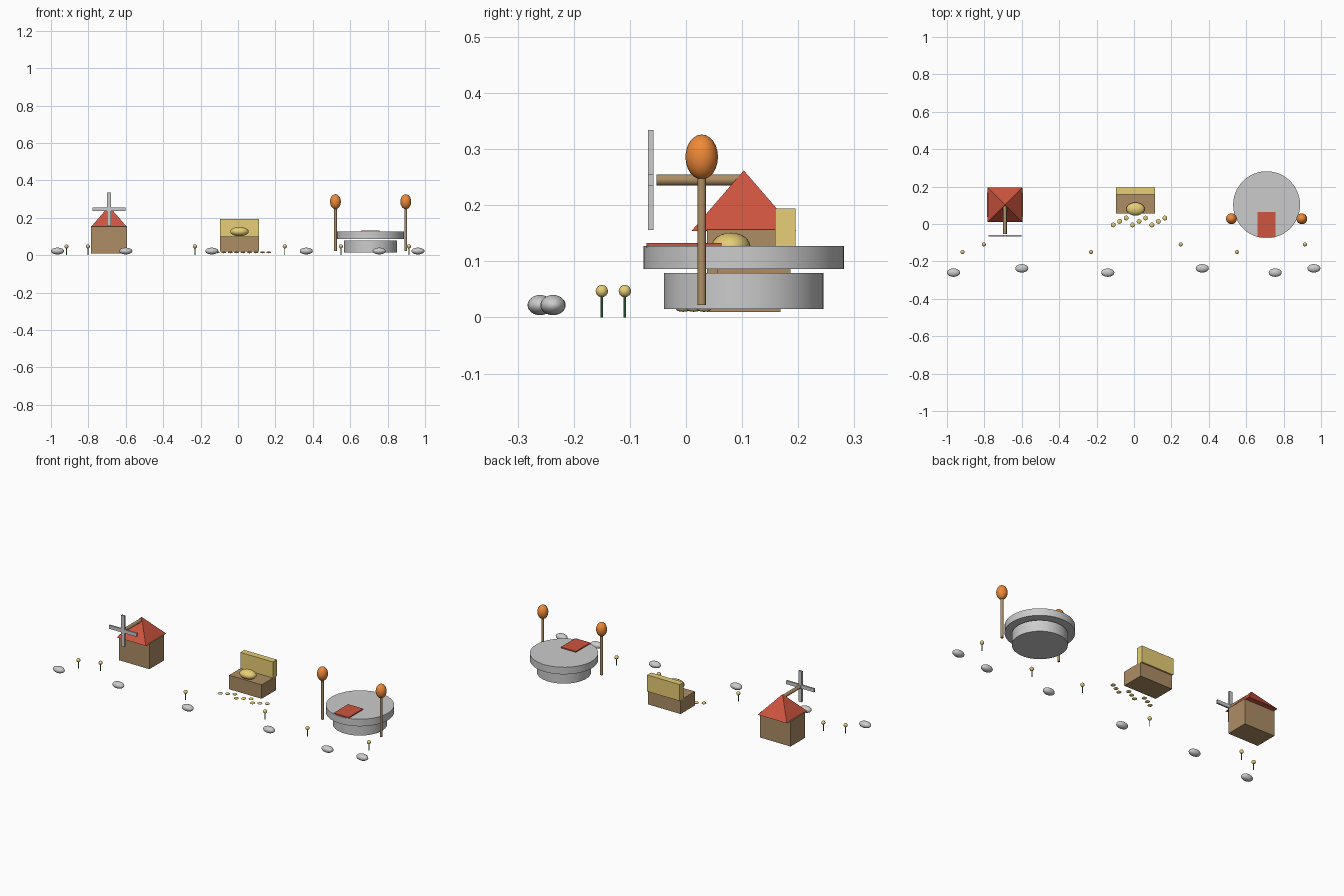
import bpy, math

if "Cube" in bpy.data.objects:
    bpy.data.objects.remove(bpy.data.objects["Cube"])

# palette
COLORS = {
    "wood": (0.42, 0.27, 0.13, 1), "red": (0.62, 0.09, 0.05, 1),
    "gold": (0.80, 0.62, 0.18, 1), "orange": (0.85, 0.25, 0.04, 1),
    "green": (0.06, 0.28, 0.10, 1), "stone": None,
}
MATS = {}
for key, col in COLORS.items():
    if col:
        MATS[key] = bpy.data.materials.new(key)
        MATS[key].diffuse_color = col


def finish(name, color):
    o = bpy.context.object
    o.name = name
    bpy.ops.object.transform_apply(location=False, rotation=True, scale=True)
    bpy.ops.object.shade_smooth_by_angle(angle=math.radians(35))
    if color in MATS:
        o.data.materials.append(MATS[color])
    return o


def box(name, color, x, y, z):
    """Box from (min, max) ranges on each axis."""
    bpy.ops.mesh.primitive_cube_add(size=1, location=[sum(r) / 2 for r in (x, y, z)])
    bpy.context.object.scale = [r[1] - r[0] for r in (x, y, z)]
    return finish(name, color)


def cyl(name, color, x, y, z0, z1, r, n=16):
    bpy.ops.mesh.primitive_cylinder_add(vertices=n, radius=r, depth=z1 - z0,
                                        location=(x, y, (z0 + z1) / 2))
    return finish(name, color)


def ball(name, color, loc, radii, seg=20, rings=12):
    bpy.ops.mesh.primitive_uv_sphere_add(segments=seg, ring_count=rings, radius=1, location=loc)
    bpy.context.object.scale = radii
    return finish(name, color)


# windmill: house, pyramid roof, axle and crossed blades
MX, CY = -0.69, 0.103
box("mill_body", "wood", (MX - 0.097, MX + 0.097), (0.037, 0.168), (0.01, 0.157))
bpy.ops.mesh.primitive_cone_add(vertices=4, radius1=0.132, depth=0.108,
                                location=(MX, CY, 0.208), rotation=(0, 0, math.pi / 4))
finish("mill_roof", "red")
bpy.ops.mesh.primitive_cylinder_add(vertices=16, radius=0.01, depth=0.153,
                                    location=(MX, 0.0235, 0.245), rotation=(math.pi / 2, 0, 0))
finish("mill_axle", "wood")
for name, hx, hz in (("blade_upright", 0.01, 0.089), ("blade_cross", 0.089, 0.01)):
    box(name, "stone", (MX - hx, MX + hx), (-0.068, -0.058), (0.245 - hz, 0.245 + hz))

# treasure chest with open lid, heap and a scatter of coins
CX = 0.008
box("chest_base", "wood", (CX - 0.104, CX + 0.104), (0.056, 0.186), (0.02, 0.101))
box("chest_lid", "gold", (CX - 0.104, CX + 0.104), (0.159, 0.195), (0.099, 0.194))
ball("treasure_heap", "gold", (CX, 0.08, 0.126), (0.049, 0.035, 0.025))
for i in range(9):
    ball("coin", "gold", (-0.111 + 0.0345 * i, (-0.005, 0.014, 0.032)[i % 3], 0.015),
         (0.013, 0.013, 0.005), 12, 8)

# round two-tier stage with carpet and torches
SX = 0.709
cyl("stage_base", "stone", SX, CY, 0.015, 0.079, 0.142, 48)
cyl("stage_top", "stone", SX, CY, 0.086, 0.127, 0.179, 48)
box("carpet", "red", (SX - 0.048, SX + 0.048), (-0.07, 0.063), (0.125, 0.133))
for s in (-1, 1):
    x = SX + s * 0.188
    cyl("torch_post", "wood", x, 0.028, 0.022, 0.26, 0.0075)
    ball("torch_flame", "orange", (x, 0.028, 0.286), (0.029, 0.029, 0.04))

# flowers and rocks along the front
for i, x in enumerate((-0.917, -0.803, -0.23, 0.25, 0.55, 0.914)):
    y = -0.15 if i in (0, 2, 4) else -0.109
    cyl("flower_stem", "green", x, y, 0.0, 0.045, 0.0025, 8)
    ball("flower_head", "gold", (x, y, 0.047), (0.011,) * 3, 12, 8)
for i, x in enumerate((-0.965, -0.6, -0.14, 0.365, 0.755, 0.962)):
    ball("rock", "stone", (x, -0.26 if i % 2 == 0 else -0.237, 0.022), (0.035, 0.0225, 0.018))

for m in bpy.data.materials:
    if m.users and not m.is_grease_pencil:
        m.use_nodes = True
        m.node_tree.nodes["Principled BSDF"].inputs["Base Color"].default_value = m.diffuse_color
